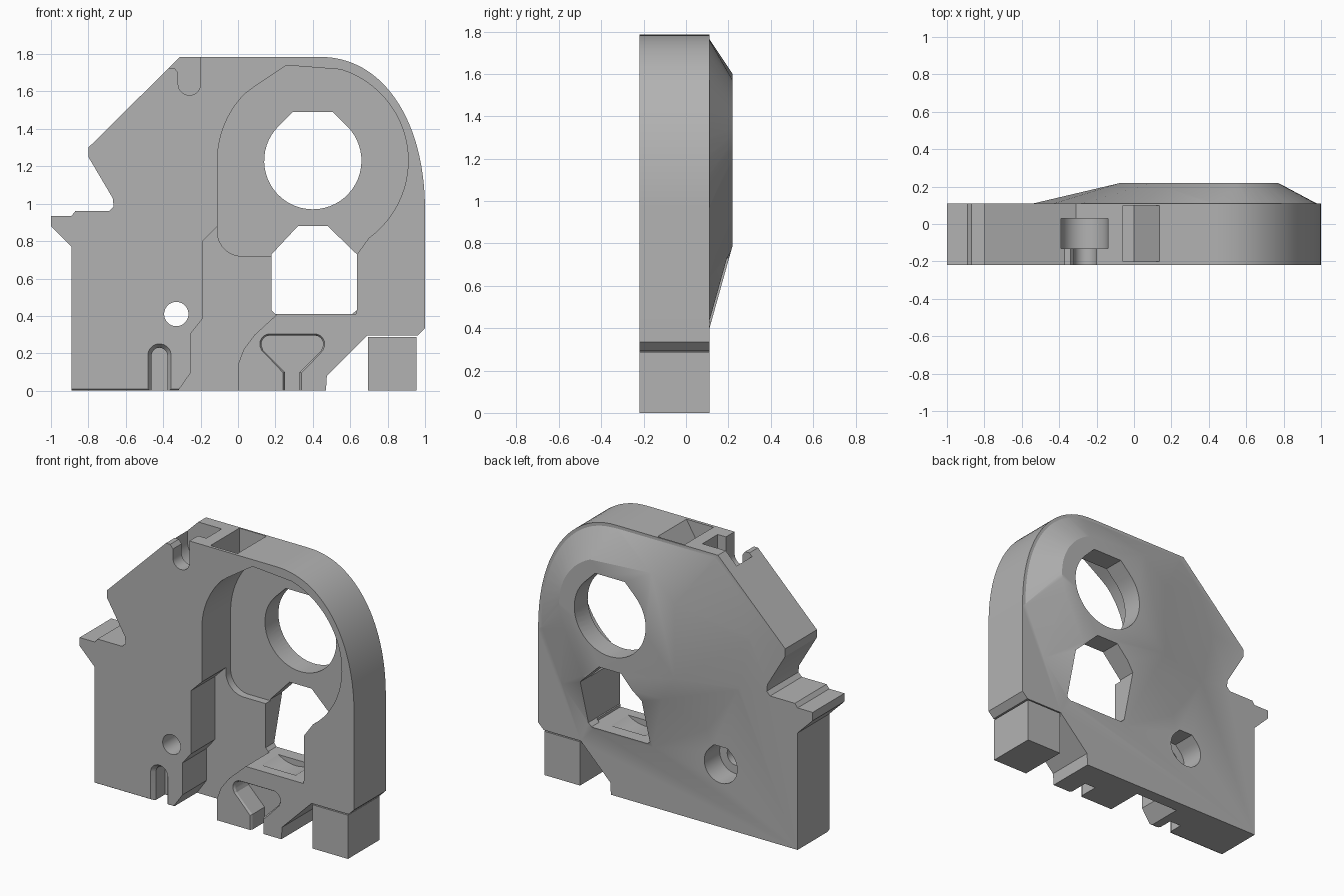
import bpy, bmesh, math
from mathutils import Vector

cube = bpy.data.objects.get("Cube")
if cube:
    bpy.data.objects.remove(cube)

FRONT, BACK, BULGE = -0.22, 0.11, 0.22
CX, CZ = 0.4, 1.23          # centre of the motor opening

grey = bpy.data.materials.new("plastic_grey")
grey.use_nodes = True
grey.diffuse_color = (0.45, 0.45, 0.45, 1)
grey.node_tree.nodes["Principled BSDF"].inputs["Base Color"].default_value = grey.diffuse_color


def make(name, bm):
    bmesh.ops.recalc_face_normals(bm, faces=bm.faces)
    mesh = bpy.data.meshes.new(name)
    bm.to_mesh(mesh)
    bm.free()
    mesh.materials.append(grey)
    ob = bpy.data.objects.new(name, mesh)
    bpy.context.collection.objects.link(ob)
    return ob


def loft(name, near, far, y0, y1):
    """Solid between two xz outlines with equal point counts."""
    bm = bmesh.new()
    a = [bm.verts.new((x, y0, z)) for x, z in near]
    b = [bm.verts.new((x, y1, z)) for x, z in far]
    bm.faces.new(a)
    bm.faces.new(b)
    for i in range(len(a)):
        j = (i + 1) % len(a)
        bm.faces.new((a[i], a[j], b[j], b[i]))
    return make(name, bm)


def prism(name, outline, y0, y1):
    return loft(name, outline, outline, y0, y1)


def rect(x0, x1, z0, z1):
    return [(x0, z0), (x1, z0), (x1, z1), (x0, z1)]


def arc(x, z, r, start, end, n=24):
    steps = [math.radians(start + (end - start) * i / n) for i in range(n + 1)]
    return [(x + r * math.cos(t), z + r * math.sin(t)) for t in steps]


def teardrop(x, z, r):
    """Circle with a flat-topped printable roof."""
    k = r * math.tan(math.radians(22.5))
    return arc(x, z, r, 135, 405, 40) + [(x + k, z + r), (x - k, z + r)]


def slot(x, half, top):
    return [(x - half, -0.1), (x + half, -0.1)] + arc(x, top - half, half, 0, 180, 16)


def apply_boolean(target, other, operation):
    mod = target.modifiers.new("join", "BOOLEAN")
    mod.operation, mod.solver, mod.object = operation, "EXACT", other
    deps = bpy.context.evaluated_depsgraph_get()
    mesh = bpy.data.meshes.new_from_object(target.evaluated_get(deps))
    target.modifiers.clear()
    target.data = mesh
    bpy.data.objects.remove(other)


# Main plate outline with a rounded right shoulder
def shoulder(inset=0.0, n=28):
    pts = []
    for i in range(n + 1):
        t = math.pi / 2 * i / n
        pts.append((0.43 + (0.57 - inset) * math.cos(t) ** 0.92,
                    0.95 + (0.835 - inset) * math.sin(t) ** 0.92))
    return pts


outline = [(-0.89, 0), (0.47, 0), (0.475, 0.08), (0.69, 0.295), (0.96, 0.295), (1, 0.335)]
outline += shoulder()
outline += [(-0.31, 1.785), (-0.8, 1.3), (-0.8, 1.25), (-0.67, 1.03), (-0.665, 0.985),
            (-0.69, 0.96), (-0.87, 0.96), (-0.89, 0.935), (-1, 0.935), (-1, 0.88), (-0.89, 0.77)]
body = prism("motor_housing", outline, FRONT, BACK)

# Faceted dome behind the motor pocket
base = shoulder(0.005) + [(-0.31, 1.78), (-0.46, 1.625), (-0.58, 1.3), (-0.5, 0.95),
                          (-0.25, 0.6), (0.18, 0.36), (0.6, 0.36), (0.85, 0.62)]
crown = arc(CX, CZ, 0.37, -50, 67) + [(0.1, 1.6), (-0.07, 1.44), (-0.07, 0.95), (0.02, 0.79), (0.6, 0.79)]
bm = bmesh.new()
for pts, y in ((base, BACK - 0.01), (crown, BULGE)):
    for x, z in pts:
        bm.verts.new((x, y, z))
hull = bmesh.ops.convex_hull(bm, input=bm.verts)
loose = [v for v in bm.verts if not v.link_faces]
bmesh.ops.delete(bm, geom=loose, context="VERTS")
apply_boolean(body, make("dome", bm), "UNION")

cuts = []


def cut(outline, y0, y1, far=None):
    cuts.append(loft("cutter", outline, far or outline, y0, y1))


# Deep motor pocket
pocket = arc(CX, CZ, 0.51, -54, 73) + [(0.26, 1.74), (0.08, 1.62)]
pocket += arc(CX, CZ, 0.51, 136, 180, 10) + arc(0.02, 0.85, 0.13, 180, 270, 10) + [(0.63, 0.72)]
cut(pocket, -0.3, 0.08)

# Shallower gear channel running down and out of the bottom
channel = [(-0.11, 0.88), (-0.19, 0.8), (-0.19, 0.385), (-0.25, 0.31), (-0.25, 0.1), (-0.32, 0),
           (-0.32, -0.1), (0, -0.1), (0, 0.14), (0.03, 0.22), (0.09, 0.3), (0.21, 0.41),
           (0.63, 0.41), (0.63, 0.76), (0.7, 0.82), (0.7, 1)]
cut(channel + [(-0.11, 1)], -0.3, 0.03)

# Openings through the back wall
cut(teardrop(CX, CZ, 0.26), -0.3, 0.4)
cut([(0.18, 0.43), (0.2, 0.41), (0.61, 0.41), (0.635, 0.43), (0.635, 0.73),
     (0.48, 0.88), (0.32, 0.88), (0.18, 0.73)], -0.3, 0.4)
cut(arc(CX, 0.59, 0.22, 180, 360) + [(CX, 0.6)], -0.15, 0.03)

# Bolt hole with a counterbore from the rear
cut(arc(-0.33, 0.41, 0.065, 0, 350, 35), -0.3, 0.3)
cut(teardrop(-0.33, 0.41, 0.12), -0.05, 0.3)

# Rounded slot and its chamfered lip
cut(slot(-0.42, 0.042, 0.23), -0.3, -0.1)
cut(slot(-0.42, 0.07, 0.258), -0.23, -0.19, slot(-0.42, 0.04, 0.228))


# Flared nut slot in the lower block
def nut_slot(grow):
    g = grow
    right = [(0.33 + g, -0.1), (0.33 + g, 0.1 - g / 2), (0.445 + g, 0.215)]
    right += arc(0.41, 0.25, 0.045 + g, -30, 90, 8)
    left = [(0.58 - x, z) for x, z in reversed(right)]
    return right + left


cut(nut_slot(0), -0.3, -0.08)
cut(nut_slot(0.015), -0.23, -0.2, nut_slot(-0.004))

# Top screw seat: narrow neck in front, wide head behind
cut([(-0.4, 1.9), (-0.4, 1.725), (-0.34, 1.725), (-0.32, 1.70)]
    + arc(-0.26, 1.64, 0.06, 180, 360, 14) + [(-0.2, 1.9)], -0.3, -0.1)
cut([(-0.39, 1.9)] + arc(-0.265, 1.64, 0.125, 180, 360, 18) + [(-0.14, 1.9)], -0.13, 0.03)

# Sloped scoop in the top
cut([(-0.06, 1.9), (-0.06, 1.56), (0, 1.56), (0.14, 1.79), (0.14, 1.9)], -0.2, 0.1)

# Front bottom edge chamfer
cut(rect(-0.95, -0.3, -0.1, 0.022), -0.24, -0.2, rect(-0.95, -0.3, -0.1, -0.002))

for cutter in cuts:
    apply_boolean(body, cutter, "DIFFERENCE")

# Break-away support under the overhang
support = prism("support_block", rect(0.695, 0.955, 0, 0.288), FRONT, BACK)

bpy.ops.object.select_all(action="DESELECT")
for ob in (body, support):
    ob.select_set(True)
bpy.context.view_layer.objects.active = body
bpy.ops.object.shade_smooth_by_angle(angle=math.radians(25))
